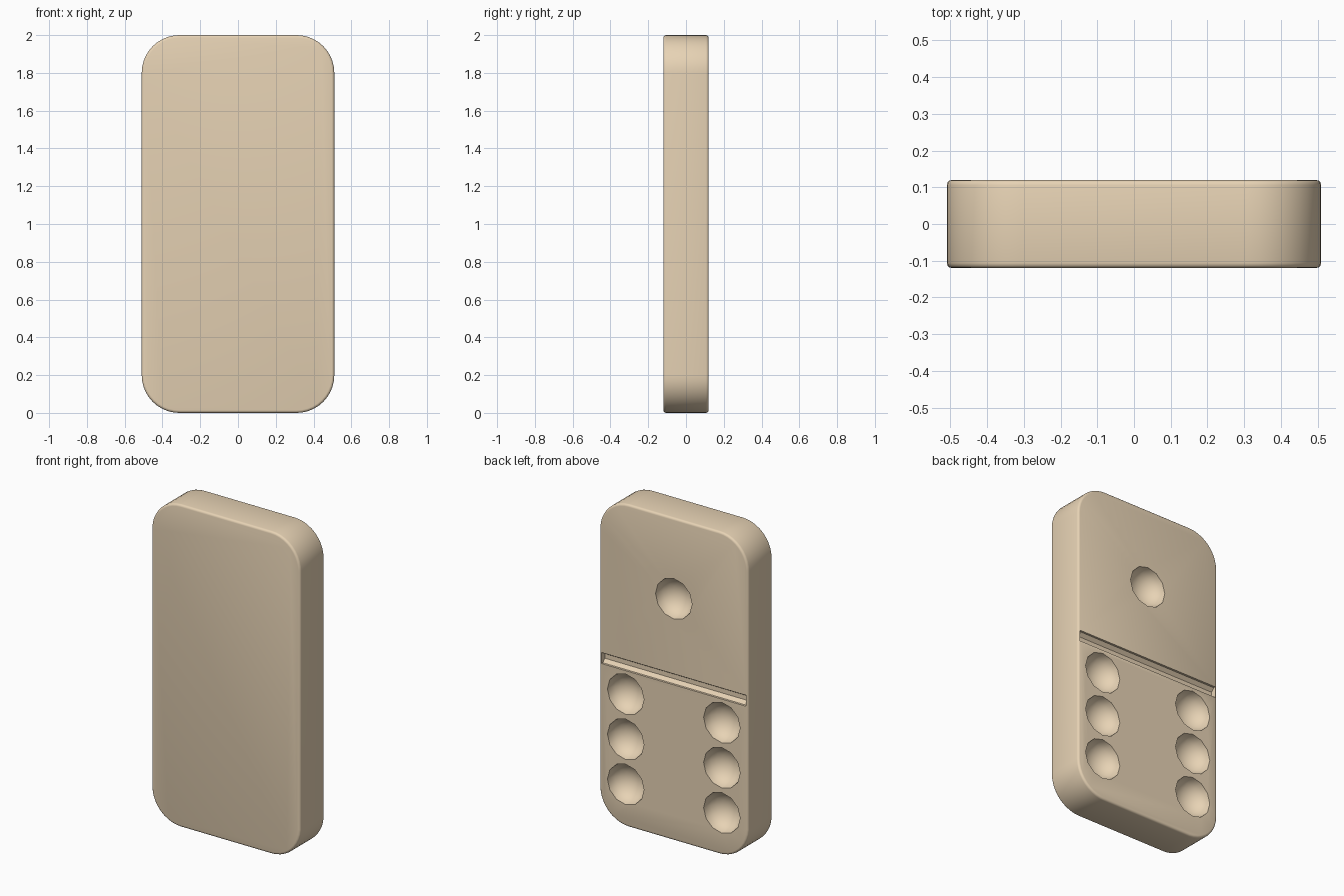
import bpy, bmesh, math
from mathutils import Matrix, Vector

if "Cube" in bpy.data.objects:
    bpy.data.objects.remove(bpy.data.objects["Cube"])

W, H, T = 0.51, 2.0, 0.12      # half width, height, half thickness
R = 0.2                        # corner radius


def new_object(name, bm):
    mesh = bpy.data.meshes.new(name)
    bm.to_mesh(mesh)
    bm.free()
    obj = bpy.data.objects.new(name, mesh)
    bpy.context.collection.objects.link(obj)
    return obj


def apply_modifier(obj, mod):
    bpy.context.view_layer.objects.active = obj
    bpy.ops.object.modifier_apply(modifier=mod.name)


def carve(body, cutter):
    mod = body.modifiers.new("carve", 'BOOLEAN')
    mod.operation = 'DIFFERENCE'
    mod.solver = 'EXACT'
    mod.object = cutter
    apply_modifier(body, mod)
    bpy.data.objects.remove(cutter, do_unlink=True)


# Tile body: rounded rectangle extruded through its thickness
bm = bmesh.new()
outline = []
corners = [(1, H - R, 0), (-1, H - R, 90), (-1, R, 180), (1, R, 270)]
for sx, cz, start in corners:
    for i in range(11):
        a = math.radians(start + 9 * i)
        outline.append(bm.verts.new((sx * (W - R) + R * math.cos(a), -T,
                                     cz + R * math.sin(a))))
face = bm.faces.new(outline)
ext = bmesh.ops.extrude_face_region(bm, geom=[face])
bmesh.ops.translate(bm, vec=(0, 2 * T, 0),
                    verts=[g for g in ext["geom"] if isinstance(g, bmesh.types.BMVert)])
bmesh.ops.recalc_face_normals(bm, faces=bm.faces[:])
tile = new_object("tile_body", bm)

# Softened rims
bevel = tile.modifiers.new("rim", 'BEVEL')
bevel.width = 0.014
bevel.segments = 3
bevel.limit_method = 'ANGLE'
bevel.angle_limit = math.radians(40)
apply_modifier(tile, bevel)

# Dividing groove across the back
bm = bmesh.new()
bmesh.ops.create_cone(bm, cap_ends=True, segments=8, radius1=0.037, radius2=0.037,
                      depth=0.992,
                      matrix=Matrix.Rotation(math.pi / 2, 4, 'Y')
                      @ Matrix.Rotation(math.pi / 8, 4, 'Z'))
bmesh.ops.translate(bm, vec=(0, T + 0.001, 1.0), verts=bm.verts[:])
carve(tile, new_object("groove_cutter", bm))

# Pips: one above, two columns of three below
pips = [(0, 1.5)] + [(x, z) for x in (-0.33, 0.33) for z in (0.26, 0.54, 0.82)]
bm = bmesh.new()
for x, z in pips:
    bmesh.ops.create_uvsphere(
        bm, u_segments=12, v_segments=12, radius=0.126,
        matrix=Matrix.Translation(Vector((x, T + 0.004, z)))
        @ Matrix.Diagonal((1, 0.85, 1, 1)) @ Matrix.Rotation(math.pi / 2, 4, 'X'))
carve(tile, new_object("pip_cutter", bm))

# Smooth curves, crisp rims
bpy.ops.object.select_all(action='DESELECT')
tile.select_set(True)
bpy.context.view_layer.objects.active = tile
bpy.ops.object.shade_smooth_by_angle(angle=math.radians(38))

mat = bpy.data.materials.new("cream")
mat.diffuse_color = (0.80, 0.65, 0.46, 1)
mat.use_nodes = True
mat.node_tree.nodes["Principled BSDF"].inputs["Base Color"].default_value = mat.diffuse_color
tile.data.materials.clear()
tile.data.materials.append(mat)
